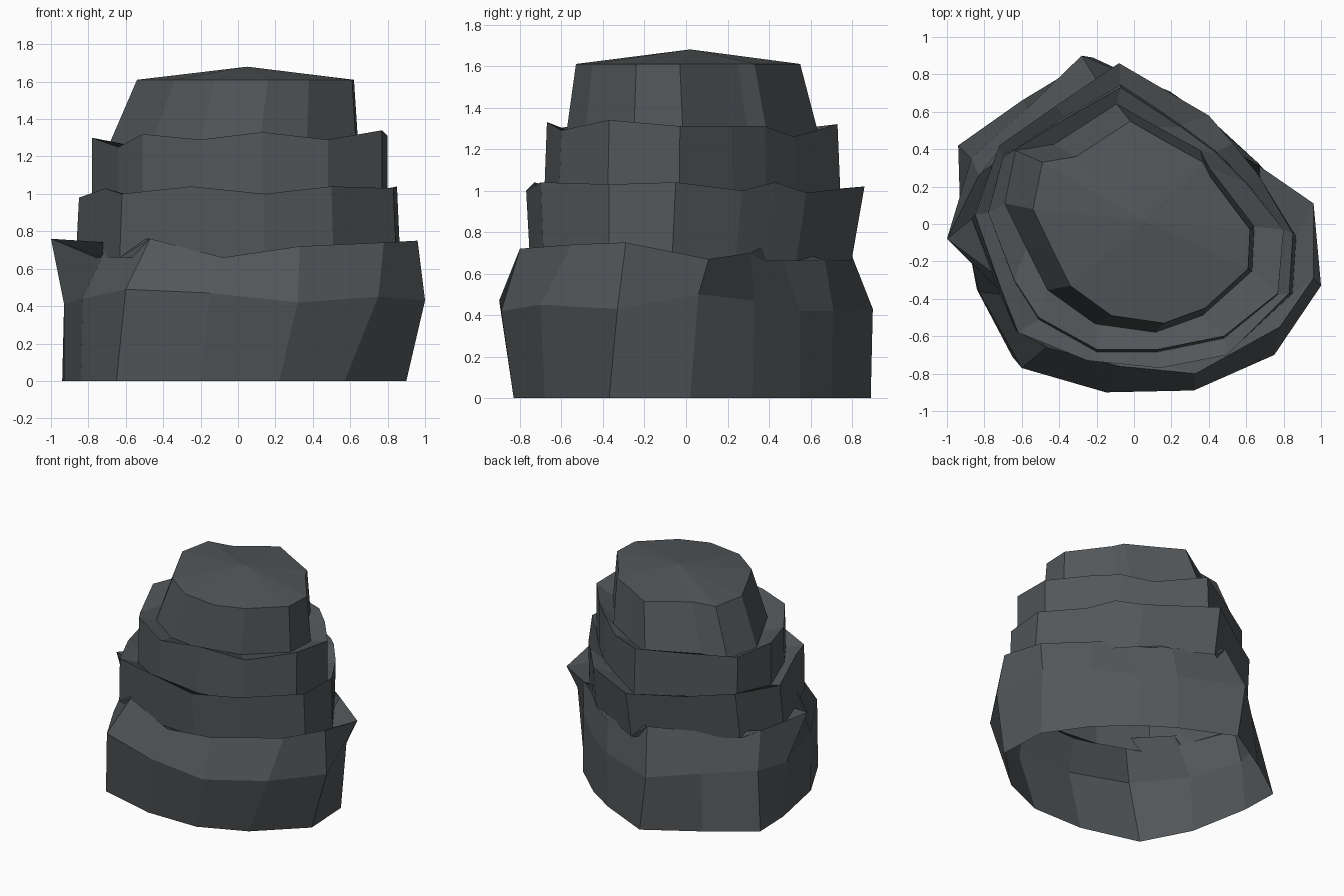
import bpy
import bmesh

default_cube = bpy.data.objects.get("Cube")
if default_cube:
    bpy.data.objects.remove(default_cube, do_unlink=True)

# One slate colour for the whole rock
slate = bpy.data.materials.new("slate_grey")
slate.use_nodes = True
slate_colour = (0.085, 0.094, 0.1, 1)
slate.diffuse_color = slate_colour
shader = next(node for node in slate.node_tree.nodes if node.type == "BSDF_PRINCIPLED")
shader.inputs["Base Color"].default_value = slate_colour
shader.inputs["Roughness"].default_value = 0.9


def level(outline, height):
    """Give every corner of a flat outline the same height."""
    return [(x, y, height) for x, y in outline]


def foot_of(outline, height, scale, shift=(0, 0)):
    """Level outline below another one, scaled and shifted in x and y."""
    return [(x * scale[0] + shift[0], y * scale[1] + shift[1], height)
            for x, y, z in outline]


def build_layer(name, outlines, apex=None):
    """Loft outlines (in hundredths) into a faceted rock layer, optionally with a peak."""
    bm = bmesh.new()
    loops = [[bm.verts.new((x / 100, y / 100, z / 100)) for x, y, z in outline]
             for outline in outlines]
    count = len(loops[0])
    for lower, upper in zip(loops, loops[1:]):
        for i in range(count):
            j = (i + 1) % count
            bm.faces.new((lower[i], lower[j], upper[j], upper[i]))
    if apex:
        peak = bm.verts.new(apex)
        for i in range(count):
            bm.faces.new((loops[-1][i], loops[-1][(i + 1) % count], peak))
    mesh = bpy.data.meshes.new(name)
    bm.to_mesh(mesh)
    bm.free()
    mesh.materials.append(slate)
    layer = bpy.data.objects.new(name, mesh)
    bpy.context.collection.objects.link(layer)


# Broad base: level foot, bulging waist and ragged rim
base_foot = level([(88, 2), (67, 32), (42, 55), (19, 70), (-22, 89), (-60, 66), (-94, 42),
                   (-93, 12), (-84, -35), (-65, -71), (-20, -83), (22, -83), (57, -68),
                   (90, -37)], 0)
waist = [(90, 6, 50), (66, 33, 47), (41, 55, 42), (19, 71, 42), (-28, 90, 43),
         (-57, 62, 43), (-87, 35, 43), (-93, 8, 41), (-83, -36, 44), (-60, -77, 49),
         (-15, -90, 47), (32, -89, 42), (75, -70, 45), (100, -33, 43)]
base_rim = [(96, 11, 67), (67, 31, 70), (44, 43, 76), (21, 67, 66), (-20, 77, 76),
            (-49, 54, 71), (-83, 26, 70), (-100, -8, 76), (-69, -38, 74), (-47, -66, 76),
            (-8, -76, 66), (33, -80, 72), (78, -55, 74), (96, -29, 75)]

# Lower ledge
lower_rim = [(85, -5, 104), (66, 27, 100), (53, 43, 104), (40, 58, 99), (-8, 86, 102),
             (-42, 63, 100), (-72, 42, 102), (-85, 5, 98), (-71, -35, 103), (-62, -58, 100),
             (-25, -73, 104), (14, -77, 100), (50, -70, 104), (83, -37, 103)]
lower_foot = foot_of(lower_rim, 66, scale=(1.02, 0.95), shift=(0, -2))

# Upper ledge
upper_rim = [(80, -3, 131), (60, 22, 131), (44, 38, 131), (25, 52, 126), (-7, 73, 132),
             (-37, 56, 130), (-70, 36, 128), (-78, 6, 130), (-64, -30, 125), (-51, -50, 132),
             (-20, -67, 129), (13, -67, 133), (48, -60, 129), (77, -37, 134)]
upper_foot = foot_of(upper_rim, 97, scale=(1, 1.02))

# Tapered cap with a shallow peak
cap_rim = level([(62, -3), (41, 25), (37, 33), (17, 44), (-2, 55), (-31, 36), (-49, 33),
                 (-54, 8), (-44, -13), (-34, -33), (-12, -49), (16, -53), (38, -45),
                 (61, -24)], 161)
cap_foot = foot_of(cap_rim, 126, scale=(1.15, 1.13), shift=(-7, 2))

# Each layer ends in a ledge that meets the foot of the layer above
build_layer("rock_base", [base_foot, waist, base_rim, lower_foot])
build_layer("lower_ledge", [lower_foot, lower_rim, upper_foot])
build_layer("upper_ledge", [upper_foot, upper_rim, cap_foot])
build_layer("rock_cap", [cap_foot, cap_rim], apex=(0.05, 0.02, 1.68))
